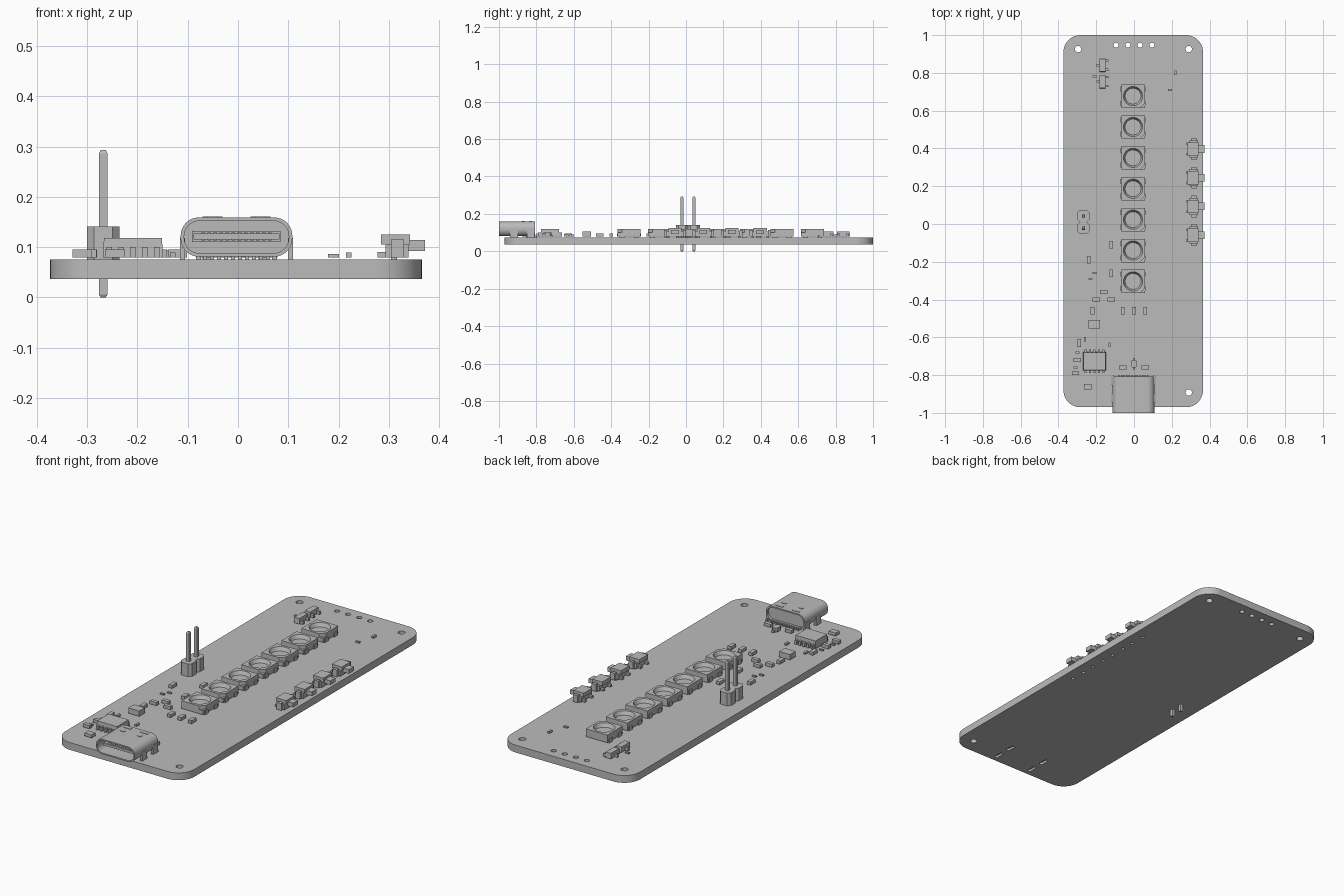
import bpy
import bmesh
from math import cos, sin, pi
from mathutils import Matrix, Vector

cube = bpy.data.objects.get("Cube")
if cube:
    bpy.data.objects.remove(cube, do_unlink=True)

grey = bpy.data.materials.new("plain_grey")
grey.use_nodes = True
grey.diffuse_color = (0.5, 0.5, 0.5, 1)
grey.node_tree.nodes["Principled BSDF"].inputs["Base Color"].default_value = grey.diffuse_color

BOTTOM, TOP = 0.037, 0.075      # circuit board faces
SEAT = 0.079                    # underside of the mounted parts
parts = []


def add_object(name, bm):
    """Turn a bmesh into a linked grey object."""
    mesh = bpy.data.meshes.new(name)
    bm.to_mesh(mesh)
    bm.free()
    mesh.materials.append(grey)
    obj = bpy.data.objects.new(name, mesh)
    bpy.context.collection.objects.link(obj)
    parts.append(obj)
    return obj


def box(bm, x, y, w, d, z0, z1, taper=1.0):
    """Box centred on x, y; taper scales its top face."""
    made = bmesh.ops.create_cube(bm, size=1)["verts"]
    for v in made:
        s = taper if v.co.z > 0 else 1
        v.co = Vector((x + v.co.x * w * s, y + v.co.y * d * s, z1 if v.co.z > 0 else z0))


def boxes(name, places, w, d, z0, z1, taper=1.0):
    """One object holding equal boxes at several places."""
    bm = bmesh.new()
    for x, y in places:
        box(bm, x, y, w, d, z0, z1, taper)
    return add_object(name, bm)


def rounded(x, y, w, h, r, n=8):
    """Rounded rectangle outline; n = 1 gives chamfered corners."""
    pts = []
    for i, (sx, sy) in enumerate(((1, 1), (-1, 1), (-1, -1), (1, -1))):
        for k in range(n + 1):
            a = (i + k / n) * pi / 2
            pts.append((x + sx * (w / 2 - r) + r * cos(a), y + sy * (h / 2 - r) + r * sin(a)))
    return pts


def circle(x, y, r, n=24):
    return [(x + r * cos(2 * pi * k / n), y + r * sin(2 * pi * k / n)) for k in range(n)]


def prism(name, loops, a, b, along_y=False):
    """Extrude outlines (inner ones become holes) from a to b."""
    curve = bpy.data.curves.new(name, "CURVE")
    curve.dimensions, curve.fill_mode = "2D", "BOTH"
    curve.extrude = (b - a) / 2
    for loop in loops:
        spline = curve.splines.new("POLY")
        spline.points.add(len(loop) - 1)
        for point, (x, y) in zip(spline.points, loop):
            point.co = (x, y, 0, 1)
        spline.use_cyclic_u = True
    temp = bpy.data.objects.new(name + "_curve", curve)
    mesh = bpy.data.meshes.new_from_object(temp)
    bm = bmesh.new()
    bm.from_mesh(mesh)
    bpy.data.objects.remove(temp)
    bpy.data.curves.remove(curve)
    bpy.data.meshes.remove(mesh)
    bmesh.ops.remove_doubles(bm, verts=bm.verts, dist=1e-5)
    if along_y:
        bm.transform(Matrix.Rotation(pi / 2, 4, "X"))
    bm.transform(Matrix.Translation((0, (a + b) / 2, 0) if along_y else (0, 0, (a + b) / 2)))
    bmesh.ops.recalc_face_normals(bm, faces=bm.faces)
    return add_object(name, bm)


# Circuit board with mounting, wire, switch peg and connector leg holes
switch_ys = [0.397 - 0.152 * i for i in range(4)]
usb_x = -0.003
leg_spots = [(usb_x + s * 0.107, y) for s in (-1, 1) for y in (-0.83, -0.92)]
outline = [rounded(-0.004, 0.015, 0.739, 1.97, 0.09, 12)]
outline += [circle(x, y, 0.017) for x, y in ((-0.296, 0.926), (0.29, 0.926), (0.29, -0.892))]
outline += [circle(x, 0.947, 0.013) for x in (-0.095, -0.032, 0.032, 0.095)]
outline += [circle(0.31, y + s * 0.04, 0.009, 12) for y in switch_ys for s in (-1, 1)]
outline += [rounded(x, y, 0.018, 0.05, 0.008, 4) for x, y in leg_spots]
prism("circuit_board", outline, BOTTOM, TOP)

# Row of square lamps, each with a round funnel recess
lamp_x = -0.005
for i in range(7):
    y = 0.677 - 0.1635 * i
    n = f"lamp_{i + 1}_"
    boxes(n + "base", [(lamp_x, y)], 0.124, 0.124, SEAT, 0.1)
    h = 0.062
    corner = [(h, h), (-h, h), (-h, -h), (h - 0.024, -h), (h, 0.024 - h)]
    prism(n + "frame", [[(lamp_x + u, y + v) for u, v in corner], circle(lamp_x, y, 0.051, 32)], 0.1, 0.119)
    bm = bmesh.new()
    bmesh.ops.create_cone(bm, segments=32, radius1=0.042, radius2=0.051, depth=0.019, cap_ends=False,
                          matrix=Matrix.Translation((lamp_x, y, 0.1095)))
    bmesh.ops.reverse_faces(bm, faces=bm.faces)
    add_object(n + "funnel", bm)
    boxes(n + "pads", [(lamp_x + s * 0.056, y + t * 0.038) for s in (-1, 1) for t in (-1, 1)],
          0.02, 0.026, TOP, 0.096)

# Side push switches
for i, y in enumerate(switch_ys):
    bm = bmesh.new()
    box(bm, 0.316, y, 0.046, 0.09, SEAT, 0.105)
    box(bm, 0.313, y, 0.058, 0.07, 0.105, 0.125)
    for s in (-1, 1):
        box(bm, 0.317, y + s * 0.05, 0.026, 0.016, SEAT, 0.115)
        box(bm, 0.289, y + s * 0.028, 0.024, 0.014, SEAT, 0.09)
        box(bm, 0.31, y + s * 0.04, 0.012, 0.012, 0.06, SEAT)
    add_object(f"switch_{i + 1}_body", bm)
    boxes(f"switch_{i + 1}_button", [(0.34, y)], 0.064, 0.04, 0.092, 0.114)

# Two-pin header
pin_x, pin_ys = -0.268, (0.042, -0.022)
for i, y in enumerate(pin_ys):
    prism(f"header_block_{i + 1}", [rounded(pin_x, y, 0.064, 0.064, 0.014, 1)], TOP, 0.141)
    bm = bmesh.new()
    box(bm, pin_x, y, 0.017, 0.017, 0.006, 0.286)
    box(bm, pin_x, y, 0.017, 0.017, 0.286, 0.293, 0.6)
    box(bm, pin_x, y, 0.017, 0.017, 0.006, 0, 0.6)
    bmesh.ops.recalc_face_normals(bm, faces=bm.faces)
    add_object(f"header_pin_{i + 1}", bm)

# Connector: shell, back insert, tongue, contacts and legs
usb_z = 0.12
prism("connector_shell", [rounded(usb_x, usb_z, 0.222, 0.078, 0.036),
                          rounded(usb_x, usb_z, 0.208, 0.064, 0.03)], -1.0, -0.808, True)
prism("connector_insert", [rounded(usb_x, usb_z, 0.208, 0.064, 0.03)], -0.86, -0.82, True)
boxes("connector_tongue", [(usb_x, -0.917)], 0.172, 0.116, 0.115, 0.127)
boxes("connector_tongue_root", [(usb_x, -0.88)], 0.176, 0.05, 0.11, 0.132)
boxes("connector_contacts", [(usb_x + 0.012 * (i - 5.5), -0.92) for i in range(12)],
      0.007, 0.1, 0.113, 0.129)
boxes("connector_legs", leg_spots, 0.01, 0.042, 0.045, 0.118)
boxes("connector_pegs", [(usb_x + s * 0.076, -0.85) for s in (-1, 1)], 0.01, 0.012, 0.06, 0.084)
boxes("connector_solder_tails", [(usb_x + 0.014 * (i - 5.5), -0.815) for i in range(12)],
      0.008, 0.03, TOP, 0.085)
boxes("connector_roof_springs", [(usb_x + s * 0.048, -0.87) for s in (-1, 1)], 0.022, 0.014, 0.155, 0.161)
boxes("connector_rear_tabs", [(usb_x + s * 0.048, -0.83) for s in (-1, 1)], 0.04, 0.012, 0.155, 0.161)

# Driver chip with five leads on each long side
boxes("driver_chip", [(-0.209, -0.727)], 0.12, 0.098, SEAT, 0.118, 0.96)
lead_xs = [-0.209 + 0.0235 * (i - 2) for i in range(5)]
boxes("driver_chip_leads", [(x, -0.727 + s * 0.053) for x in lead_xs for s in (-1, 1)],
      0.011, 0.02, SEAT, 0.1)

# Small transistors near the back
for i, y in enumerate((0.841, 0.754)):
    boxes(f"transistor_{i + 1}", [(-0.167, y)], 0.032, 0.072, SEAT, 0.107, 0.94)
    boxes(f"transistor_{i + 1}_leads", [(-0.19, y), (-0.144, y - 0.024), (-0.144, y + 0.024)],
          0.018, 0.012, SEAT, 0.094)

# Diode behind the connector
prism("diode", [rounded(0, -0.74, 0.03, 0.042, 0.008, 1)], SEAT, 0.1)
boxes("diode_leads", [(0, -0.74 + s * 0.022) for s in (-1, 1)], 0.012, 0.016, SEAT, 0.088)

# Chip resistors and capacitors, grouped by size and direction
boxes("upright_chips", [(-0.12, -0.11), (-0.24, -0.19), (-0.12, -0.26), (-0.29, -0.63), (-0.22, -0.46)]
      + [(0.06 * i, -0.46) for i in (-1, 0, 1)], 0.02, 0.04, SEAT, 0.095)
boxes("crosswise_chips", [(-0.16, -0.36), (-0.2, -0.4), (-0.12, -0.4), (-0.06, -0.76), (0.06, -0.76),
                          (-0.31, -0.79), (-0.3, -0.72)], 0.038, 0.02, SEAT, 0.095)
boxes("tiny_crosswise_chips", [(-0.21, -0.26), (-0.23, -0.29), (-0.3, -0.68), (-0.31, -0.76),
                               (-0.21, 0.78), (0.19, 0.71)], 0.022, 0.01, SEAT, 0.086)
boxes("tiny_upright_chips", [(-0.26, -0.61), (-0.13, -0.64), (0.22, 0.8)], 0.011, 0.024, SEAT, 0.089)
boxes("large_capacitor", [(-0.21, -0.53)], 0.062, 0.046, SEAT, 0.107)
boxes("medium_capacitor", [(-0.245, -0.862)], 0.04, 0.03, SEAT, 0.095)

# Smooth round walls, keep edges sharp
bpy.ops.object.select_all(action="DESELECT")
for obj in parts:
    obj.select_set(True)
bpy.context.view_layer.objects.active = parts[0]
bpy.ops.object.shade_smooth_by_angle()
